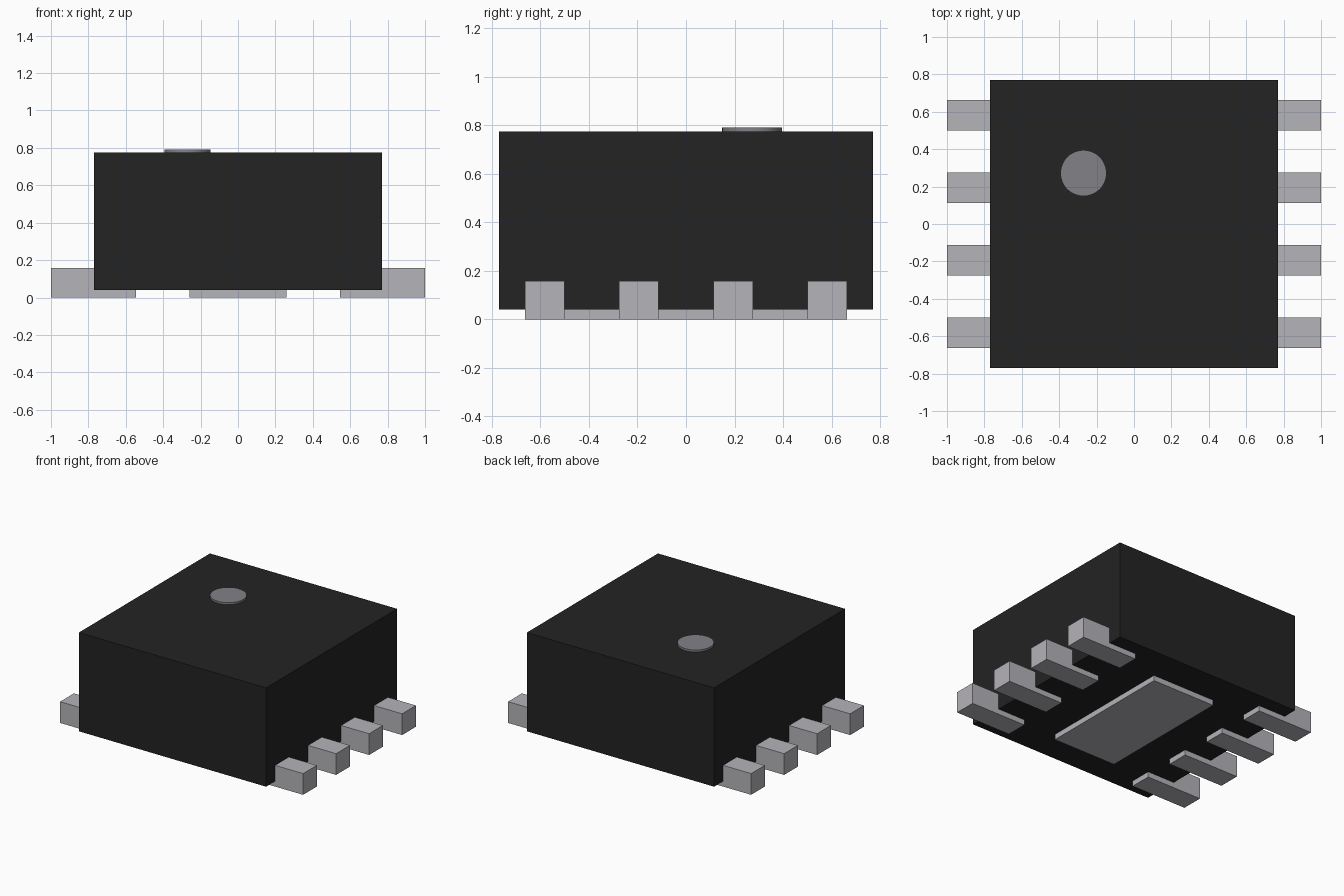
import bpy, math

cube = bpy.data.objects.get("Cube")
if cube:
    bpy.data.objects.remove(cube, do_unlink=True)


def srgb(v):
    return v / 12.92 if v <= 0.04045 else ((v + 0.055) / 1.055) ** 2.4


def material(name, r, g, b):
    col = (srgb(r / 255), srgb(g / 255), srgb(b / 255), 1)
    m = bpy.data.materials.new(name)
    m.use_nodes = True
    m.diffuse_color = col
    m.node_tree.nodes["Principled BSDF"].inputs["Base Color"].default_value = col
    return m


BLACK = material("black plastic", 35, 35, 35)
METAL = material("tinned metal", 181, 179, 185)
GREY = material("grey marker", 130, 129, 134)


def box(name, x0, x1, y0, y1, z0, z1, mat):
    bpy.ops.mesh.primitive_cube_add(
        size=1, location=((x0 + x1) / 2, (y0 + y1) / 2, (z0 + z1) / 2))
    o = bpy.context.object
    o.name = name
    o.scale = (x1 - x0, y1 - y0, z1 - z0)
    bpy.ops.object.transform_apply(location=False, rotation=False, scale=True)
    o.data.materials.append(mat)
    return o


# Package body, raised slightly above the ground
box("body", -0.77, 0.77, -0.77, 0.77, 0.04, 0.775, BLACK)

# Thermal pad under the body
box("thermal_pad", -0.26, 0.26, -0.52, 0.52, 0.0, 0.06, METAL)

# Four contact pins on each side
PITCH, HALF_WIDTH = 0.388, 0.081
for side, sx in (("left", 1), ("right", -1)):
    for i in range(4):
        y = (i - 1.5) * PITCH
        x0, x1 = sorted((sx * 0.545, sx * 1.0))
        box(f"{side}_pin_{i + 1}", x0, x1, y - HALF_WIDTH, y + HALF_WIDTH,
            0.0, 0.158, METAL)

# Round orientation marker on the top
bpy.ops.mesh.primitive_cylinder_add(
    vertices=48, radius=0.123, depth=0.03, location=(-0.27, 0.272, 0.775))
dot = bpy.context.object
dot.name = "orientation_marker"
dot.data.materials.append(GREY)
bpy.ops.object.shade_smooth_by_angle(angle=math.radians(30))
